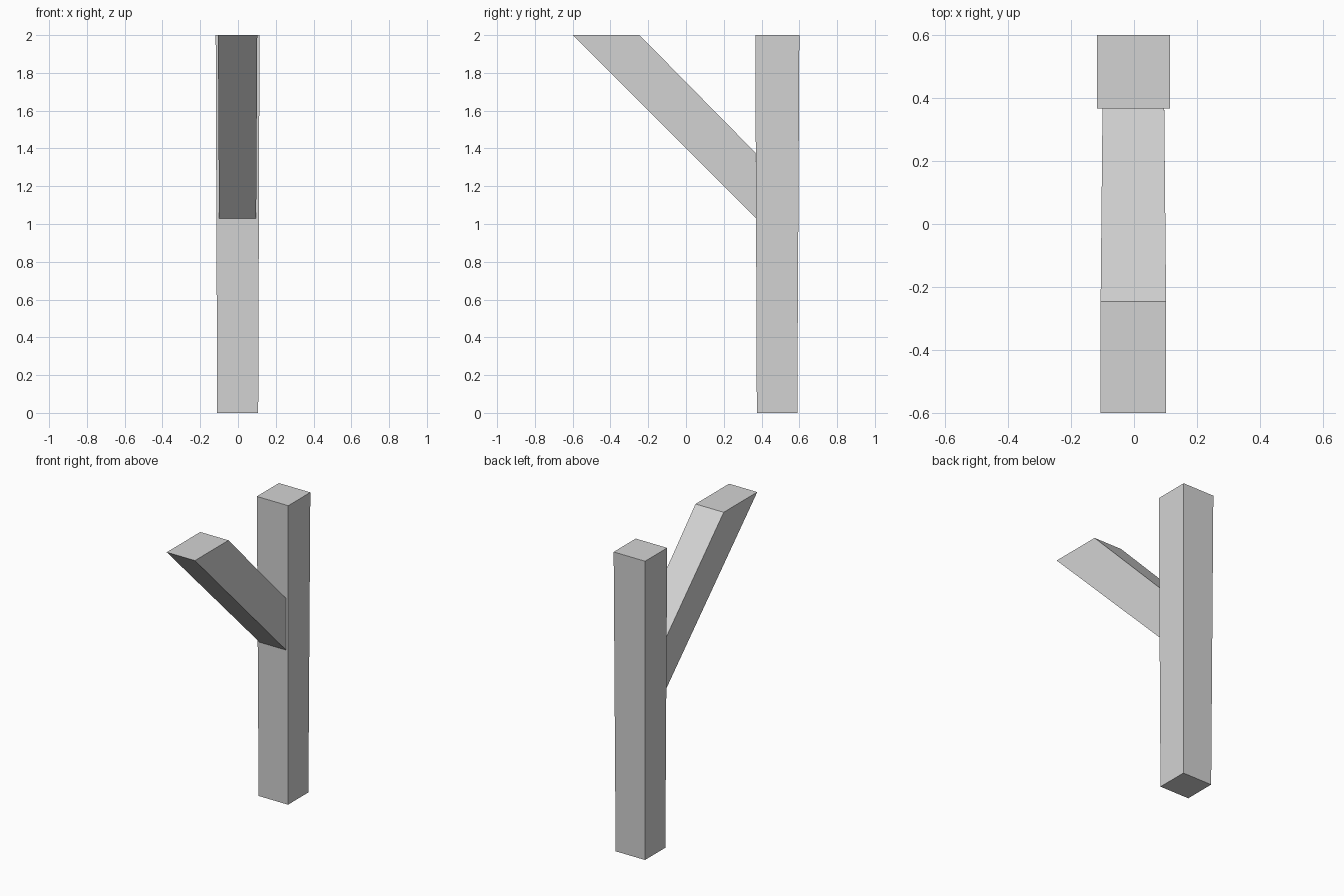
import bpy
import bmesh

cube = bpy.data.objects.get("Cube")
if cube:
    bpy.data.objects.remove(cube, do_unlink=True)

grey = bpy.data.materials.new("light_grey")
grey.use_nodes = True
colour = (0.65, 0.65, 0.65, 1)
grey.diffuse_color = colour
grey.node_tree.nodes["Principled BSDF"].inputs["Base Color"].default_value = colour


def beam(name, start, end):
    """Loft a closed four-sided beam between two corner rings."""
    bm = bmesh.new()
    a = [bm.verts.new(p) for p in start]
    b = [bm.verts.new(p) for p in end]
    bm.faces.new(a)
    bm.faces.new(b)
    for i in range(4):
        j = (i + 1) % 4
        bm.faces.new((a[i], a[j], b[j], b[i]))
    bmesh.ops.recalc_face_normals(bm, faces=bm.faces)
    mesh = bpy.data.meshes.new(name)
    bm.to_mesh(mesh)
    bm.free()
    mesh.materials.append(grey)
    obj = bpy.data.objects.new(name, mesh)
    bpy.context.collection.objects.link(obj)
    return obj


def level_ring(x0, x1, y0, y1, z):
    return [(x0, y0, z), (x1, y0, z), (x1, y1, z), (x0, y1, z)]


# Upright post, slightly wider at the top
beam("post",
     level_ring(-0.11, 0.107, 0.375, 0.589, 0),
     level_ring(-0.118, 0.114, 0.367, 0.6, 2))

# Diagonal brace: upright cut against the post, level cut at the top
joint = [(-0.1, 0.371, 1.03), (0.096, 0.371, 1.03),
         (0.096, 0.369, 1.376), (-0.1, 0.369, 1.376)]
beam("diagonal_brace", joint,
     level_ring(-0.106, 0.102, -0.6, -0.246, 2))
